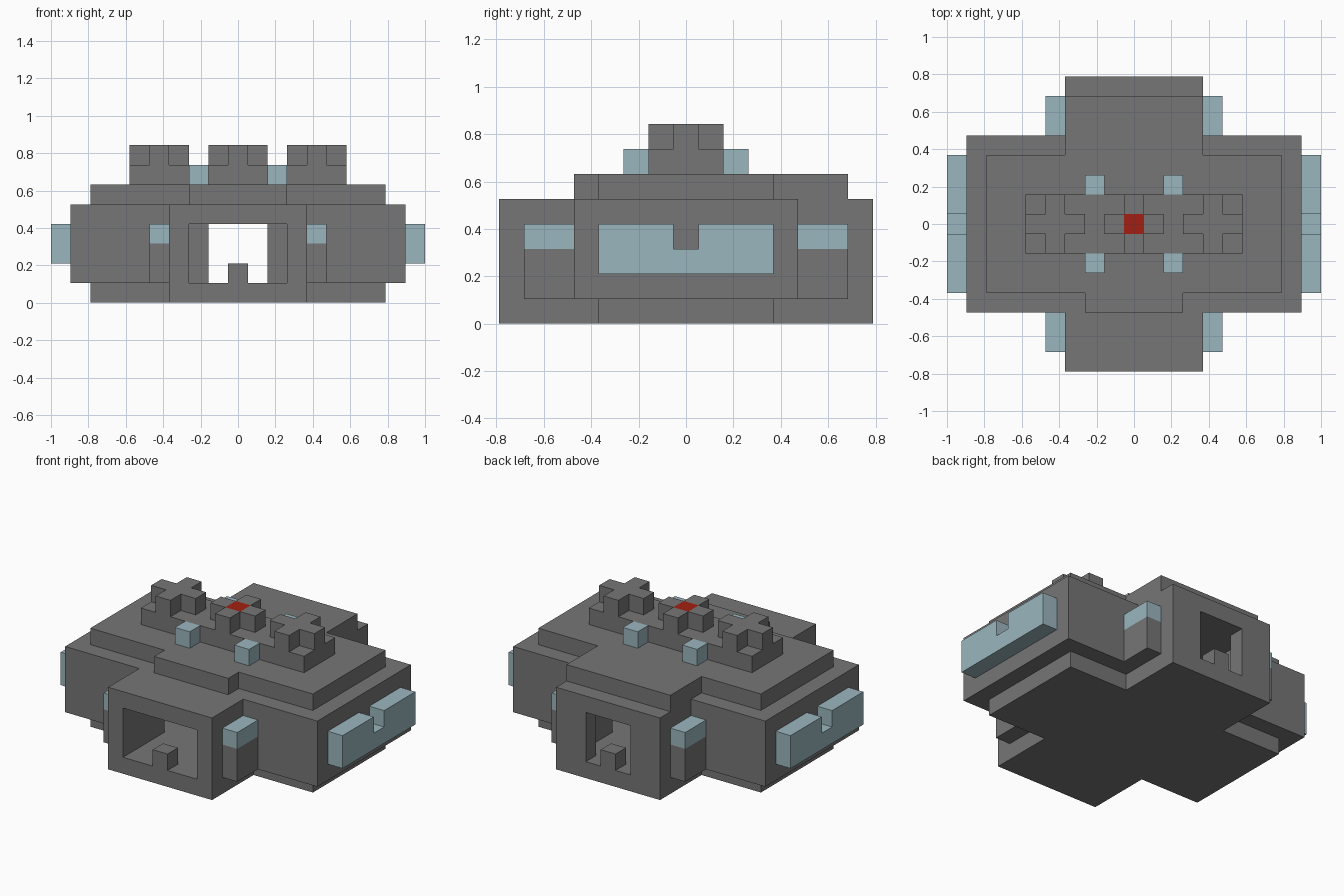
import bpy
import bmesh
from mathutils import Matrix, Vector

U = 2 / 19  # one building block

if "Cube" in bpy.data.objects:
    bpy.data.objects.remove(bpy.data.objects["Cube"], do_unlink=True)


def material(name, rgb):
    mat = bpy.data.materials.new(name)
    mat.use_nodes = True
    colour = (*rgb, 1)
    mat.diffuse_color = colour
    mat.node_tree.nodes["Principled BSDF"].inputs["Base Color"].default_value = colour
    return mat


STONE = material("grey stone", (0.18, 0.18, 0.18))
GLASS = material("pale blue glass", (0.33, 0.47, 0.52))
LAMP = material("red lamp", (0.36, 0.014, 0.006))


def link(name, bm, mat):
    bmesh.ops.recalc_face_normals(bm, faces=bm.faces)
    mesh = bpy.data.meshes.new(name)
    bm.to_mesh(mesh)
    bm.free()
    mesh.materials.append(mat)
    obj = bpy.data.objects.new(name, mesh)
    bpy.context.scene.collection.objects.link(obj)
    return obj


def box(name, x, y, z, mat=STONE):
    """Box from (low, high) ranges counted in blocks."""
    low, high = (Vector(c) * U for c in zip(x, y, z))
    bm = bmesh.new()
    size = Matrix.Diagonal((*(high - low), 1))
    bmesh.ops.create_cube(bm, size=1, matrix=Matrix.Translation((low + high) / 2) @ size)
    return link(name, bm, mat)


def prism(name, outline, depth, mat):
    """Extrude an outline of block coordinates along a depth vector."""
    bm = bmesh.new()
    face = bm.faces.new([bm.verts.new(Vector(p) * U) for p in outline])
    grown = bmesh.ops.extrude_face_region(bm, geom=[face], use_keep_orig=True)
    moved = [v for v in grown["geom"] if isinstance(v, bmesh.types.BMVert)]
    bmesh.ops.translate(bm, verts=moved, vec=Vector(depth) * U)
    return link(name, bm, mat)


def both(a):
    return (-a, a)


# Cross-shaped foundation, which is also the floor inside
box("foundation_hall", both(7.5), both(3.5), (0, 1))
box("foundation_front", both(3.5), (-7.5, -3.5), (0, 1))
box("foundation_back", both(3.5), (3.5, 7.5), (0, 1))

# Hall and the two porches, hollowed below
shells = [
    box("hall", both(8.5), both(4.5), (1, 5)),
    box("front_porch", both(3.5), (-7.5, -4.5), (1, 5)),
    box("back_porch", both(3.5), (4.5, 7.5), (1, 5)),
]
cutters = [
    box("hall_space", both(7.5), both(3.5), (0.5, 4)),
    box("front_passage", both(2.5), (-8, -3), (0.5, 4)),
    box("back_room", both(2.5), (3, 6.5), (0.5, 4)),
    box("back_doorway", both(1.5), (6, 8), (0.5, 4)),
]
needed = {"hall": (0, 1, 2), "front_porch": (1,), "back_porch": (2, 3)}
for shell in shells:
    for i in needed[shell.name]:
        mod = shell.modifiers.new("hollow", 'BOOLEAN')
        mod.operation, mod.solver, mod.object = 'DIFFERENCE', 'EXACT', cutters[i]
bpy.context.view_layer.update()
graph = bpy.context.evaluated_depsgraph_get()
hollow = [bpy.data.meshes.new_from_object(s.evaluated_get(graph)) for s in shells]
for shell, mesh in zip(shells, hollow):
    shell.modifiers.clear()
    shell.data = mesh
for cutter in cutters:
    bpy.data.objects.remove(cutter, do_unlink=True)

# Doorstep posts
box("front_door_post", both(0.5), (-7.5, -6.5), (1, 2))
box("back_door_post", both(0.5), (6.5, 7.5), (1, 2))

# Stepped roof with a short front tongue and a long back one
box("roof", both(7.5), both(3.5), (5, 6))
box("roof_front", both(2.5), (-4.5, -3.5), (5, 6))
box("roof_back", both(3.5), (3.5, 6.5), (5, 6))

# Porch lanterns on buttresses, one in each inner corner
for sx, side in ((1, "left"), (-1, "right")):
    x = sorted((sx * 3.5, sx * 4.5))
    for sy, end in ((-1, "front"), (1, "back")):
        y = sorted((sy * 4.5, sy * 6.5))
        box(f"{end}_{side}_buttress", x, y, (1, 3))
        box(f"{end}_{side}_lantern", x, y, (3, 4), GLASS)

        # Small glass blocks on the roof
        box(f"{end}_{side}_roof_light", sorted((sx * 1.5, sx * 2.5)),
            sorted((sy * 1.5, sy * 2.5)), (6, 7), GLASS)

    # Notched side window
    notch = [(-3.5, 2), (3.5, 2), (3.5, 4), (0.5, 4), (0.5, 3),
             (-0.5, 3), (-0.5, 4), (-3.5, 4)]
    prism(f"{side}_window", [(sx * 8.5, y, z) for y, z in notch], (sx, 0, 0), GLASS)

# Roof ridge carrying three crosses, the middle one with a red lamp
box("ridge", both(5.5), both(1.5), (6, 7))
for cx, label in ((-4, "right"), (0, "middle"), (4, "left")):
    for dx, dy, arm in ((1, 0, "left"), (-1, 0, "right"), (0, 1, "back"), (0, -1, "front")):
        box(f"{label}_cross_{arm}_arm", (cx + dx - 0.5, cx + dx + 0.5),
            (dy - 0.5, dy + 0.5), (7, 8))
    box(f"{label}_cross_centre", (cx - 0.5, cx + 0.5), both(0.5), (7, 8),
        LAMP if cx == 0 else STONE)
